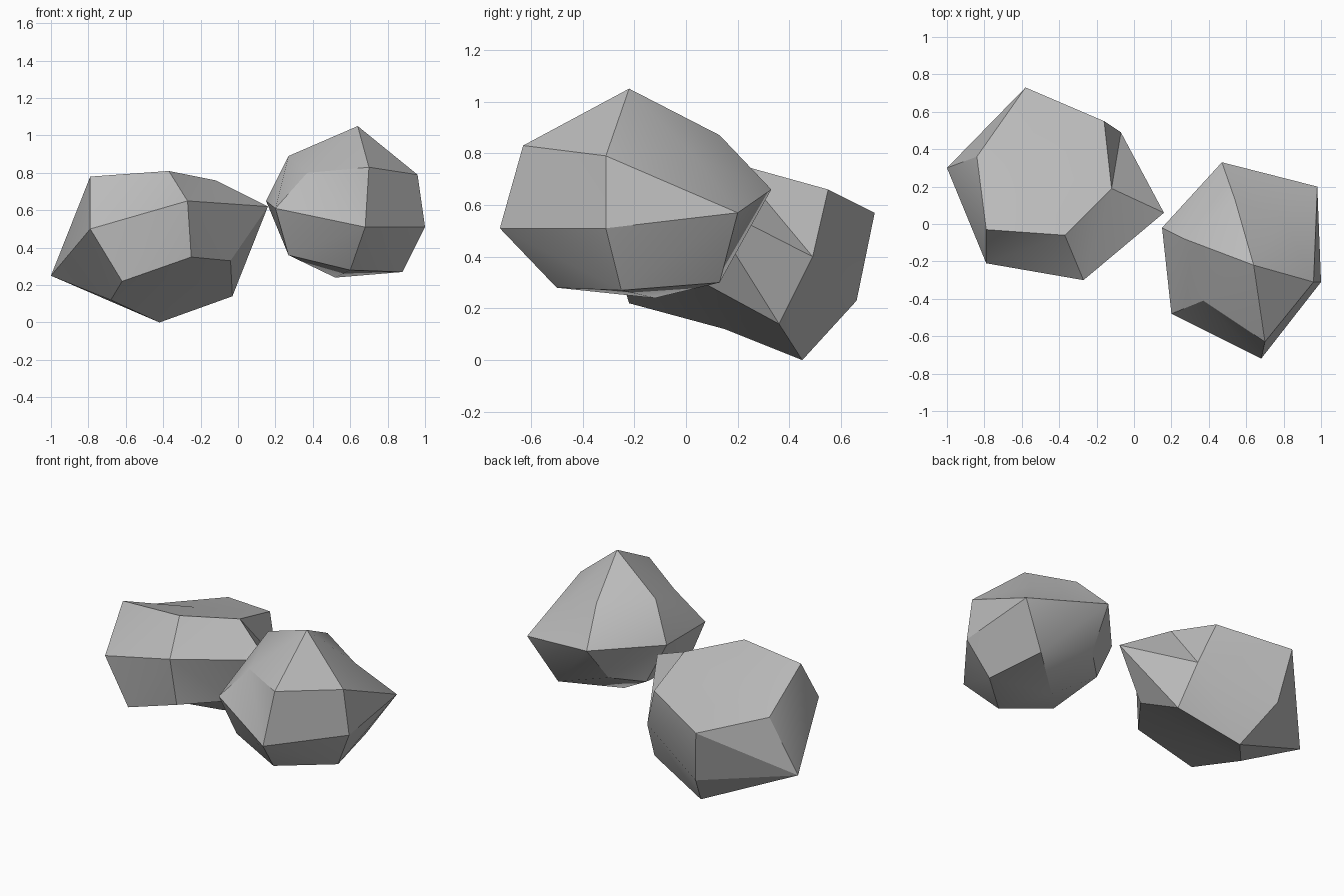
import bpy
import bmesh
from math import radians
from mathutils import Vector

# Remove the default object
default_cube = bpy.data.objects.get("Cube")
if default_cube:
    bpy.data.objects.remove(default_cube, do_unlink=True)


def make_material(name, colour):
    material = bpy.data.materials.new(name)
    material.use_nodes = True
    material.diffuse_color = colour
    shader = material.node_tree.nodes["Principled BSDF"]
    shader.inputs["Base Color"].default_value = colour
    shader.inputs["Roughness"].default_value = 0.9
    return material


def make_rock(name, centre, corners, material, turned_edges=()):
    """Wrap a skin round the corner directions, then push each corner
    out to its real distance, so shallow dents are kept."""
    centre = Vector(centre)
    mesh_builder = bmesh.new()
    offsets = [Vector(corner) - centre for corner in corners]
    vertices = [mesh_builder.verts.new(o.normalized()) for o in offsets]
    bmesh.ops.convex_hull(mesh_builder, input=vertices)
    for vertex, offset in zip(vertices, offsets):
        vertex.co = centre + offset

    # Turn the chosen creases the other way across their two faces
    for start, end in turned_edges:
        edge = mesh_builder.edges.get((vertices[start], vertices[end]))
        if edge:
            bmesh.ops.rotate_edges(mesh_builder, edges=[edge])
    bmesh.ops.recalc_face_normals(mesh_builder, faces=list(mesh_builder.faces))

    mesh = bpy.data.meshes.new(name)
    mesh_builder.to_mesh(mesh)
    mesh_builder.free()
    mesh.materials.append(material)
    rock = bpy.data.objects.new(name, mesh)
    bpy.context.scene.collection.objects.link(rock)

    # Soften shallow creases, keep the strong ones sharp
    bpy.ops.object.select_all(action="DESELECT")
    rock.select_set(True)
    bpy.context.view_layer.objects.active = rock
    bpy.ops.object.shade_smooth_by_angle(angle=radians(30))
    return rock


stone_grey = make_material("stone grey", (0.5, 0.5, 0.5, 1))

# Wide rock: crown, then waist, then underside
make_rock("wide_rock", (-.4, .2, .42), [
    (-.79, -.03, .78), (-.37, -.06, .81), (-.12, .19, .76),
    (-.16, .55, .66), (-.58, .73, .57), (-.84, .36, .6), (-.5, .28, .7),
    (-.79, -.21, .5), (-.27, -.3, .65), (.16, .06, .62),
    (-.07, .49, .4), (-1, .3, .25), (-.53, .66, .23),
    (-.25, -.26, .35), (-.04, .01, .33), (-.62, -.22, .22),
    (-.03, .36, .14), (-.68, .15, .12), (-.42, .45, 0), (-.26, .09, .23),
], stone_grey, turned_edges=[(9, 3)])

# Tall rock: peak and shoulders, then waist, then underside
make_rock("tall_rock", (.6, -.18, .58), [
    (.64, -.22, 1.05), (.54, .13, .87), (.27, -.08, .89),
    (.37, -.41, .8), (.7, -.63, .83), (.96, -.31, .79), (.8, .03, .79),
    (.15, -.02, .65), (.2, -.48, .61), (.47, .33, .66),
    (.98, .2, .57), (.68, -.72, .51), (1, -.31, .51),
    (.44, .15, .43), (.28, 0, .39), (.27, -.4, .36), (.81, .13, .3),
    (.6, -.5, .28), (.88, -.25, .27), (.52, -.12, .24),
], stone_grey)
